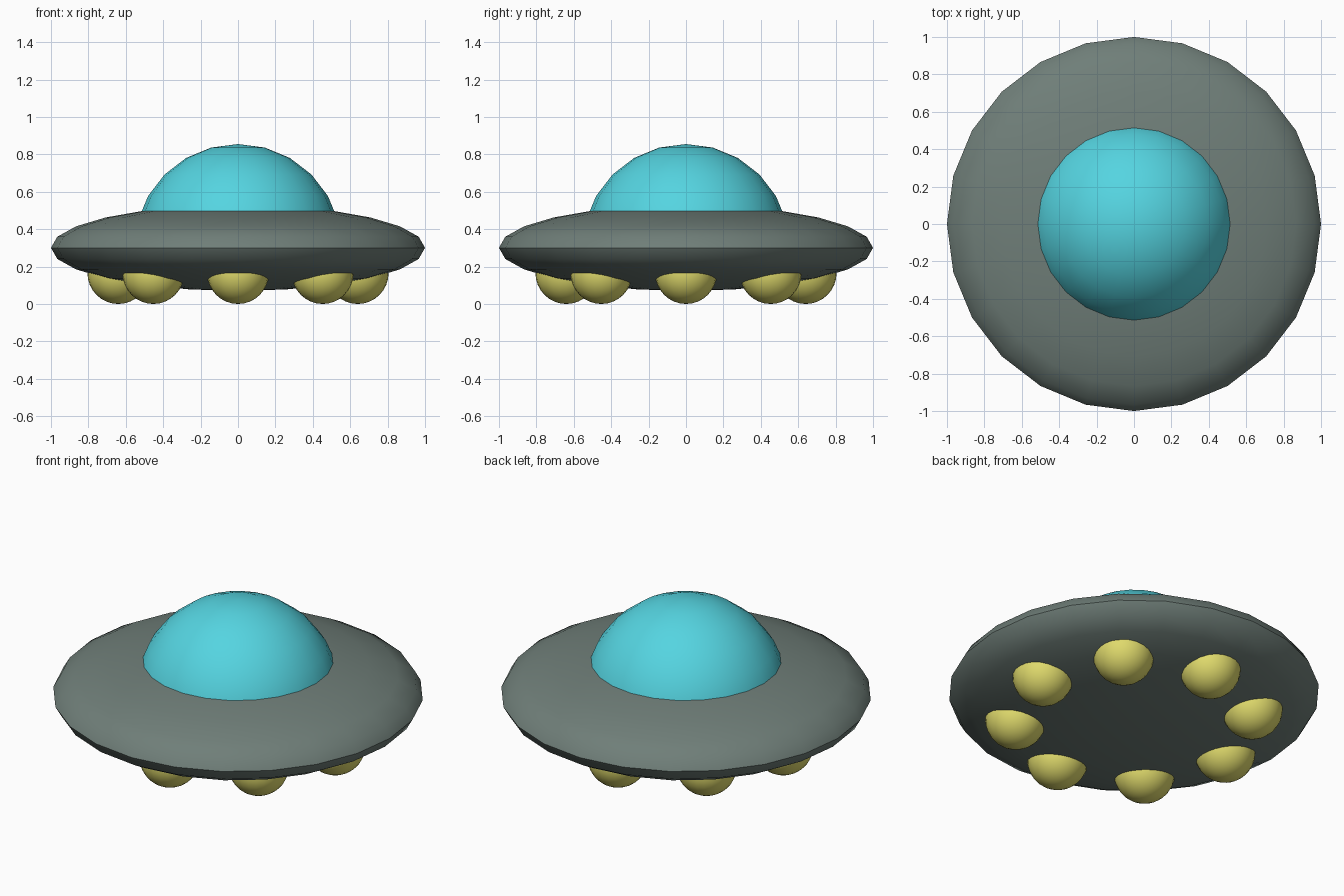
import bpy, bmesh, math
from mathutils import Vector

if "Cube" in bpy.data.objects:
    bpy.data.objects.remove(bpy.data.objects["Cube"])


def material(name, rgb):
    mat = bpy.data.materials.new(name)
    mat.diffuse_color = (*rgb, 1)
    mat.use_nodes = True
    mat.node_tree.nodes["Principled BSDF"].inputs["Base Color"].default_value = mat.diffuse_color
    return mat


def ball(name, radius, centre, mat, segments, rings, squash=1.0, half=False):
    bm = bmesh.new()
    bmesh.ops.create_uvsphere(bm, u_segments=segments, v_segments=rings, radius=radius)
    if half:
        low = [v for v in bm.verts if v.co.z < -1e-4]
        bmesh.ops.delete(bm, geom=low, context='VERTS')
    bmesh.ops.scale(bm, vec=Vector((1, 1, squash)), verts=bm.verts)
    mesh = bpy.data.meshes.new(name)
    bm.to_mesh(mesh)
    bm.free()
    mesh.materials.append(mat)
    obj = bpy.data.objects.new(name, mesh)
    obj.location = centre
    bpy.context.collection.objects.link(obj)
    # smooth shading, keeping the rim crease sharp
    bpy.ops.object.select_all(action='DESELECT')
    obj.select_set(True)
    bpy.context.view_layer.objects.active = obj
    bpy.ops.object.shade_smooth_by_angle(angle=math.radians(35))
    return obj


hull = material("hull_grey", (0.16, 0.21, 0.19))
glass = material("dome_cyan", (0.09, 0.66, 0.75))
glow = material("light_yellow", (0.74, 0.70, 0.15))

# flattened saucer body
ball("saucer_body", 1.0, (0, 0, 0.3), hull, 24, 12, squash=0.23)

# cockpit dome rising from the saucer
ball("cockpit_dome", 0.555, (0, 0, 0.3), glass, 24, 12, half=True)

# ring of eight round lights underneath
for i in range(8):
    a = i * math.tau / 8
    ball(f"under_light_{i + 1}", 0.165,
         (0.64 * math.cos(a), 0.64 * math.sin(a), 0.165), glow, 24, 16)
